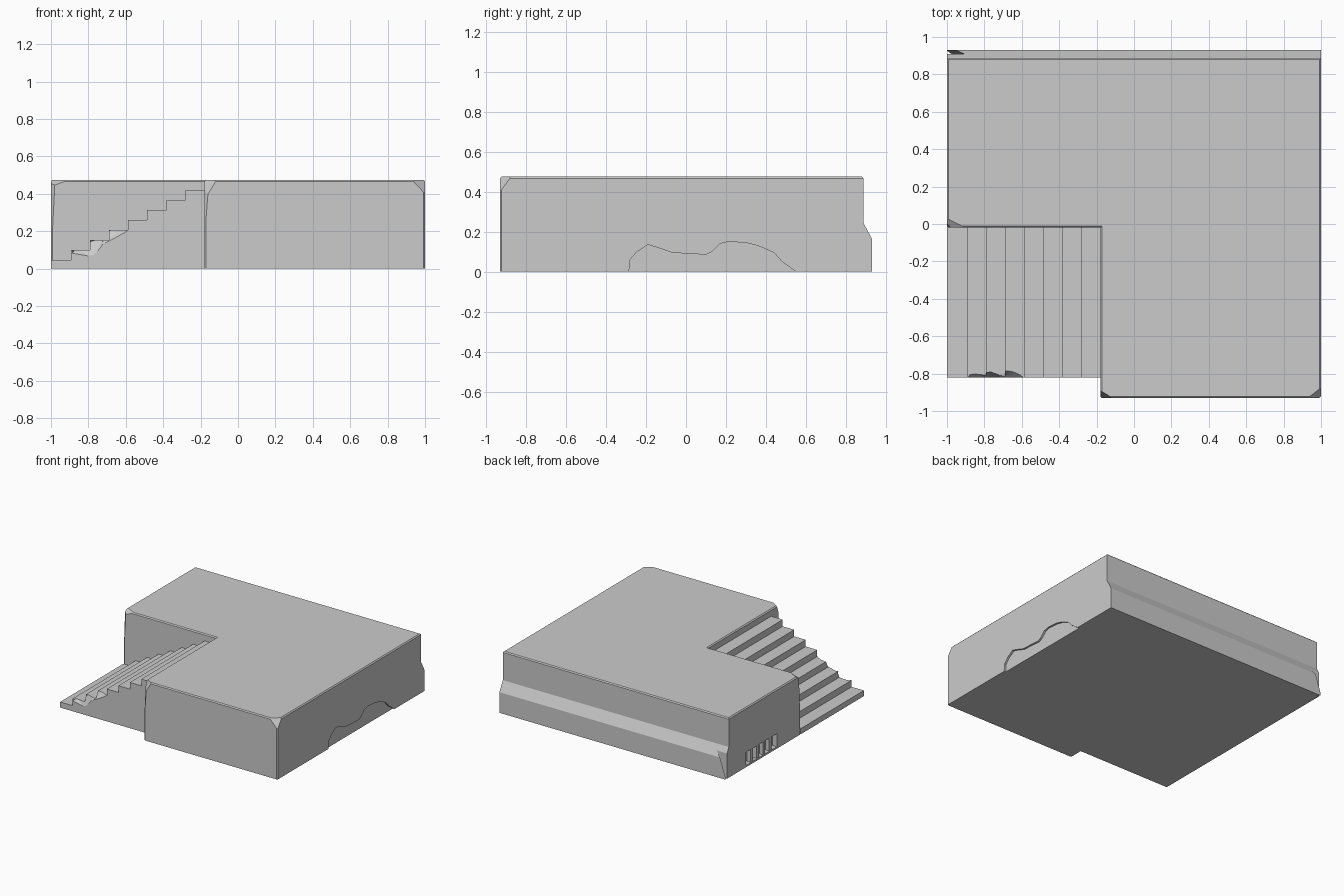
import bpy, bmesh
from mathutils import Vector

if "Cube" in bpy.data.objects:
    bpy.data.objects.remove(bpy.data.objects["Cube"])


def finish(bm, name):
    bmesh.ops.recalc_face_normals(bm, faces=bm.faces[:])
    me = bpy.data.meshes.new(name)
    bm.to_mesh(me)
    bm.free()
    ob = bpy.data.objects.new(name, me)
    bpy.context.collection.objects.link(ob)
    return ob


def prism(name, pts, direction):
    bm = bmesh.new()
    f = bm.faces.new([bm.verts.new(p) for p in pts])
    ext = bmesh.ops.extrude_face_region(bm, geom=[f])
    moved = [g for g in ext['geom'] if isinstance(g, bmesh.types.BMVert)]
    bmesh.ops.translate(bm, verts=moved, vec=Vector(direction))
    return finish(bm, name)


def box(name, lo, hi):
    (x0, y0, z0), (x1, y1, z1) = lo, hi
    return prism(name, [(x0, y0, z0), (x1, y0, z0), (x1, y1, z0), (x0, y1, z0)],
                 (0, 0, z1 - z0))


def hull(name, pts):
    bm = bmesh.new()
    vs = [bm.verts.new(p) for p in pts]
    out = bmesh.ops.convex_hull(bm, input=vs)
    junk = [v for v in out['geom_interior'] if isinstance(v, bmesh.types.BMVert)]
    bmesh.ops.delete(bm, geom=junk, context='VERTS')
    return finish(bm, name)


def cut(ob, cutter):
    m = ob.modifiers.new('cut', 'BOOLEAN')
    m.operation, m.solver, m.object = 'DIFFERENCE', 'EXACT', cutter
    bpy.context.view_layer.objects.active = ob
    bpy.ops.object.modifier_apply(modifier=m.name)
    bpy.data.objects.remove(cutter)


def chip(ob, corner, reach, e=0.02):
    # slice a corner off: reach gives signed inward distances along x, y, z
    apex = Vector(corner)
    s = 1 + sum(e / abs(r) for r in reach)
    for i, r in enumerate(reach):
        apex[i] -= e if r > 0 else -e
    pts = [apex]
    for i, r in enumerate(reach):
        p = apex.copy()
        p[i] += r * s
        pts.append(p)
    cut(ob, hull('chip_cutter', pts))


# Platform: side profile with a rear plinth ledge, minus the stair notch
H = 0.475
profile = [(-0.93, 0), (0.93, 0), (0.93, 0.165), (0.887, 0.245), (0.887, H), (-0.93, H)]
platform = prism('platform', [(-1, y, z) for y, z in profile], (2, 0, 0))
cut(platform, box('notch_cutter', (-1.2, -1.2, -0.2), (-0.18, -0.02, 0.8)))

# Small bevel on the top rim and front vertical corners
bm = bmesh.new()
bm.from_mesh(platform.data)
rim = []
for e in bm.edges:
    if len(e.link_faces) != 2 or e.calc_face_angle(0) < 0.5 or not e.is_convex:
        continue
    a, b = e.verts[0].co, e.verts[1].co
    top = min(a.z, b.z) > H - 0.01
    upright = abs(a.z - b.z) > 0.4 and a.y < 0.5
    if top or upright:
        rim.append(e)
bmesh.ops.bevel(bm, geom=rim, offset=0.008, segments=1, affect='EDGES')
bm.to_mesh(platform.data)
bm.free()

# Broken corners
chip(platform, (1, -0.93, H), (-0.07, 0.055, -0.075))
chip(platform, (-0.18, -0.93, H), (0.065, 0.04, -0.11))
chip(platform, (-0.18, -0.93, H), (0.025, 0.025, -0.33))
chip(platform, (-1, -0.02, H), (0.1, 0.05, -0.035))
chip(platform, (-1, -0.02, H), (0.022, 0.022, -0.43))
chip(platform, (-1, 0.93, 0.2), (0.06, 0.04, -0.18))

# Shallow broken patch low on the right wall
patch = [(-0.285, -0.05), (-0.285, 0), (-0.28, 0.06), (-0.245, 0.1), (-0.19, 0.135),
         (-0.14, 0.12), (-0.07, 0.095), (0.1, 0.085), (0.13, 0.1), (0.17, 0.14),
         (0.21, 0.15), (0.3, 0.145), (0.36, 0.13), (0.44, 0.095), (0.48, 0.05),
         (0.55, 0), (0.55, -0.05)]
cut(platform, prism('patch_cutter', [(0.985, y, z) for y, z in patch], (0.1, 0, 0)))

# Barred vent recess in the left wall
cut(platform, box('vent_cutter', (-1.1, 0.28, 0.015), (-0.96, 0.67, 0.12)))
for i in range(4):
    y = 0.28 + 0.39 * (i + 1) / 5
    box(f'vent_bar_{i + 1}', (-0.995, y - 0.015, 0.01), (-0.965, y + 0.015, 0.125))

# Stairs: stepped profile rising towards the platform
STEPS = 8
pts = [(-1, -0.82, 0)]
for i in range(STEPS):
    z = 0.045 + 0.0535 * i
    x0 = -1 if i == 0 else -0.892 + 0.1017 * (i - 1)
    x1 = -0.18 if i == STEPS - 1 else -0.892 + 0.1017 * i
    pts += [(x0, -0.82, z), (x1, -0.82, z)]
pts.append((-0.18, -0.82, 0))
stairs = prism('stairs', pts, (0, 0.8, 0))

# Crumbled front edge of the lower steps
cut(stairs, hull('crumble_cutter_low', [
    (-0.89, -0.83, 0.07), (-0.77, -0.83, 0.05), (-0.73, -0.83, 0.1), (-0.7, -0.83, 0.2),
    (-0.9, -0.83, 0.17), (-0.87, -0.795, 0.11), (-0.77, -0.79, 0.15), (-0.72, -0.8, 0.17)]))
cut(stairs, hull('crumble_cutter_high', [
    (-0.74, -0.83, 0.11), (-0.68, -0.83, 0.14), (-0.59, -0.83, 0.19), (-0.59, -0.83, 0.24),
    (-0.74, -0.83, 0.22), (-0.7, -0.785, 0.2), (-0.63, -0.785, 0.22), (-0.6, -0.8, 0.23)]))
